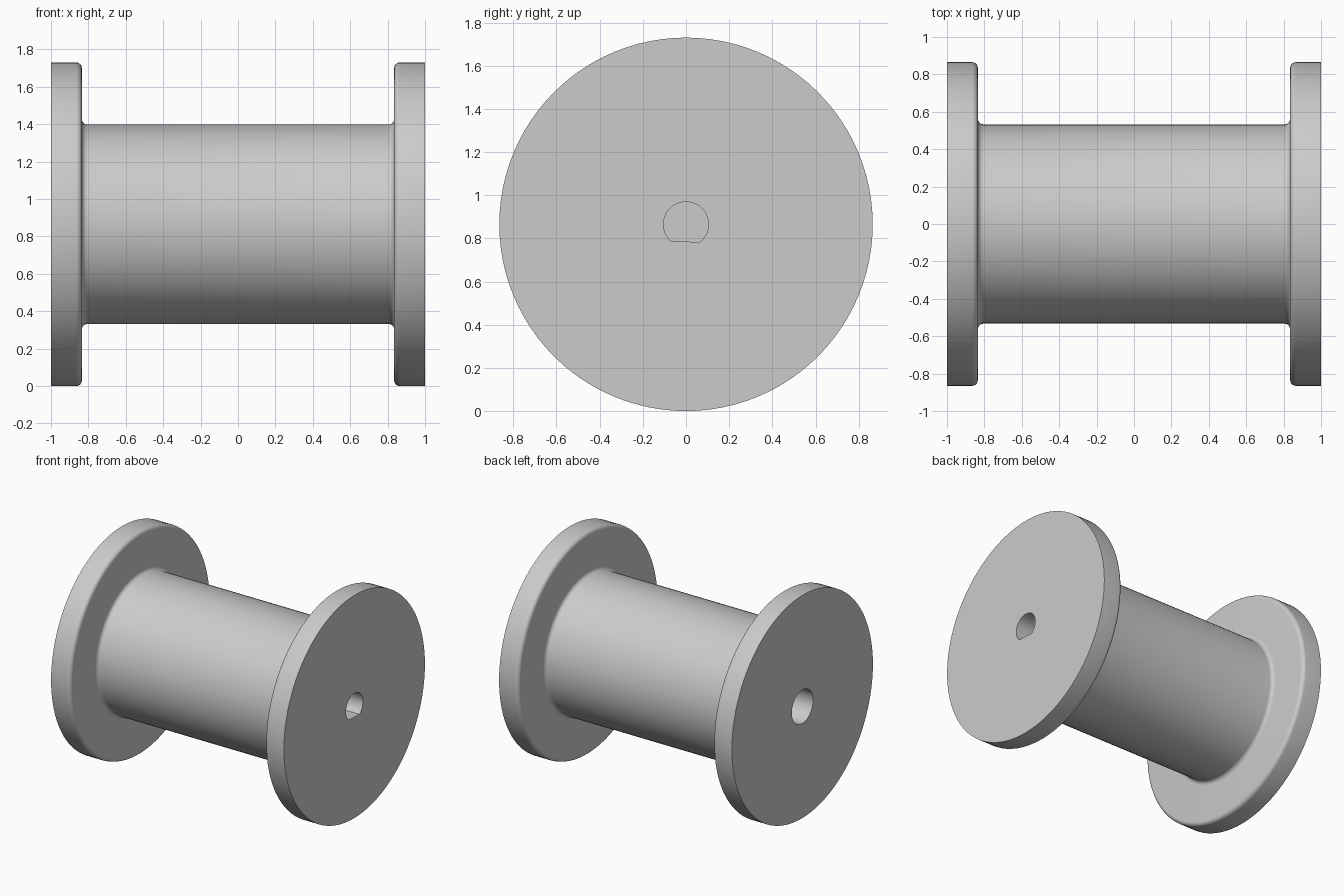
import bpy
import bmesh
from math import radians, sin, cos, pi, asin
from mathutils import Vector, Matrix

if "Cube" in bpy.data.objects:
    bpy.data.objects.remove(bpy.data.objects["Cube"])

FLANGE_R, BARREL_R, CENTER_Z = 0.865, 0.533, 0.865
INNER_X, ROUND = 0.835, 0.03
SEGMENTS = 96

grey = bpy.data.materials.new("plain grey")
grey.use_nodes = True
colour = (0.6, 0.6, 0.6, 1)
grey.diffuse_color = colour
grey.node_tree.nodes["Principled BSDF"].inputs["Base Color"].default_value = colour


def make_object(name, bm):
    bmesh.ops.recalc_face_normals(bm, faces=bm.faces)
    mesh = bpy.data.meshes.new(name)
    bm.to_mesh(mesh)
    bm.free()
    mesh.materials.append(grey)
    obj = bpy.data.objects.new(name, mesh)
    bpy.context.collection.objects.link(obj)
    obj.location.z = CENTER_Z
    return obj


def arc(cx, cr, start, end, steps=6):
    """Points of a rounded corner in the (x, radius) plane."""
    angles = [radians(start + (end - start) * i / steps) for i in range(steps + 1)]
    return [(cx + ROUND * cos(a), cr + ROUND * sin(a)) for a in angles]


# Spool: half profile with rounded rim and filleted barrel, mirrored and revolved
half = [(-1, 0), (-1, FLANGE_R)]
half += arc(-INNER_X - ROUND, FLANGE_R - ROUND, 90, 0)
half += arc(-INNER_X + ROUND, BARREL_R + ROUND, 180, 270)
profile = half + [(-x, r) for x, r in reversed(half)]

bm = bmesh.new()
verts = [bm.verts.new((x, 0, r)) for x, r in profile]
edges = [bm.edges.new(pair) for pair in zip(verts, verts[1:])]
bmesh.ops.spin(bm, geom=verts + edges, cent=(0, 0, 0), axis=(1, 0, 0),
               angle=2 * pi, steps=SEGMENTS, use_duplicate=False)
bmesh.ops.remove_doubles(bm, verts=bm.verts, dist=0.0001)
bmesh.ops.dissolve_limit(bm, angle_limit=radians(0.1), verts=bm.verts, edges=bm.edges)
spool = make_object("spool", bm)


def cut_hole(name, radius, x_floor, x_open, flat=None):
    """Blind bore along x; flat is the depth of a D-shaped flat below centre."""
    first = -asin(flat / radius) if flat else 0
    sweep = pi + 2 * first if flat else 2 * pi
    count = 48
    steps = count if flat else count - 1
    bm = bmesh.new()
    ring = []
    for i in range(count):
        a = first + sweep * i / steps if not flat else first + (pi - 2 * first) * i / steps
        if not flat:
            a = 2 * pi * i / count
        ring.append(bm.verts.new((x_floor, radius * cos(a), radius * sin(a))))
    face = bm.faces.new(ring)
    extruded = bmesh.ops.extrude_face_region(bm, geom=[face], use_keep_orig=True)
    moved = [v for v in extruded["geom"] if isinstance(v, bmesh.types.BMVert)]
    bmesh.ops.translate(bm, verts=moved, vec=(x_open - x_floor, 0, 0))
    cutter = make_object(name, bm)
    cutter.hide_render = True
    mod = spool.modifiers.new(name, "BOOLEAN")
    mod.operation, mod.solver, mod.object = "DIFFERENCE", "EXACT", cutter
    bpy.context.view_layer.objects.active = spool
    bpy.ops.object.modifier_apply(modifier=name)
    bpy.data.objects.remove(cutter)


# D-shaped drive socket on the left end, round bearing socket on the right end
cut_hole("drive_socket", 0.104, 0.4, 1.1, flat=0.083)
cut_hole("bearing_socket", 0.13, -0.4, -1.1)

# Smooth sides, crisp end faces
bpy.ops.object.select_all(action="DESELECT")
spool.select_set(True)
bpy.context.view_layer.objects.active = spool
bpy.ops.object.shade_smooth_by_angle(angle=radians(30))
